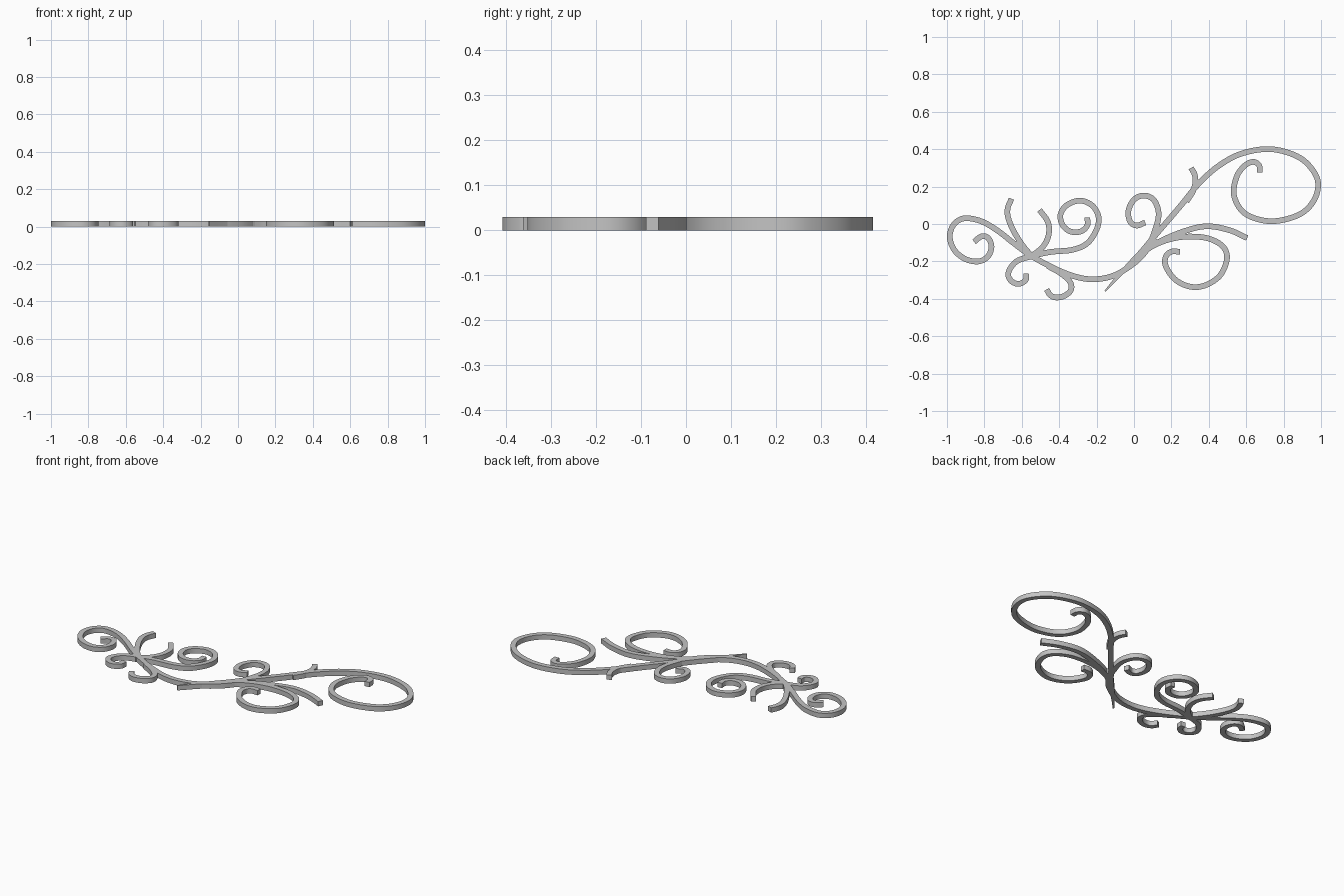
import bpy, bmesh, math
from mathutils import Vector

HEIGHT = 0.029
WIDTH = 0.030
STEPS = 10

iron = bpy.data.materials.new("plain grey")
iron.diffuse_color = (0.55, 0.55, 0.55, 1)


def smooth_path(points):
    """Interpolate a smooth centre line through the points."""
    p = [Vector(q) for q in points]
    p = [2 * p[0] - p[1]] + p + [2 * p[-1] - p[-2]]
    out = []
    for a, b, c, d in zip(p, p[1:], p[2:], p[3:]):
        for i in range(STEPS):
            t = i / STEPS
            out.append(0.5 * (2 * b + (c - a) * t + (2 * a - 5 * b + 4 * c - d) * t ** 2
                              + (3 * b - a - 3 * c + d) * t ** 3))
    return out + [p[-2]]


def scroll(name, points, start=WIDTH, taper=0.2):
    """Flat bar of rectangular section swept along a path, widening from its start."""
    path = smooth_path(points)
    bm = bmesh.new()
    rings, run = [], 0.0
    for i, q in enumerate(path):
        before, after = path[max(i - 1, 0)], path[min(i + 1, len(path) - 1)]
        run += (q - before).length
        tangent = (after - before).normalized()
        side = Vector((-tangent.y, tangent.x))
        half = 0.5 * (start + (WIDTH - start) * min(run / taper, 1))
        l, r = q + side * half, q - side * half
        rings.append([bm.verts.new((v.x, v.y, z)) for v, z in
                      ((l, 0), (r, 0), (r, HEIGHT), (l, HEIGHT))])
    for a, b in zip(rings, rings[1:]):
        for k in range(4):
            n = (k + 1) % 4
            bm.faces.new((a[k], a[n], b[n], b[k]))
    bm.faces.new(rings[0])
    bm.faces.new(rings[-1])
    bmesh.ops.recalc_face_normals(bm, faces=bm.faces)
    mesh = bpy.data.meshes.new(name)
    bm.to_mesh(mesh)
    bm.free()
    mesh.materials.append(iron)
    ob = bpy.data.objects.new(name, mesh)
    bpy.context.collection.objects.link(ob)
    ob.select_set(True)
    bpy.context.view_layer.objects.active = ob


# Right half: long stem with its big loop, and the branches off it
scroll("right_stem_loop", [
    (-0.155, -0.36), (-0.08, -0.275), (0.03, -0.16), (0.11, -0.065), (0.243, 0.09),
    (0.35, 0.22), (0.457, 0.314), (0.58, 0.378), (0.735, 0.4), (0.885, 0.355),
    (0.97, 0.265), (0.982, 0.18), (0.94, 0.095), (0.86, 0.04), (0.725, 0.015),
    (0.595, 0.055), (0.535, 0.15), (0.548, 0.25), (0.59, 0.31), (0.635, 0.332),
    (0.668, 0.315), (0.672, 0.275)], start=0.008)
scroll("right_twig", [(0.28, 0.12), (0.315, 0.175), (0.328, 0.225), (0.324, 0.265), (0.305, 0.3)])
scroll("right_upper_curl", [
    (0.08, -0.12), (0.11, -0.04), (0.13, 0.03), (0.127, 0.085), (0.1, 0.135), (0.05, 0.152),
    (0, 0.13), (-0.03, 0.07), (-0.02, 0.012), (0.015, -0.008), (0.06, 0.008)])
scroll("right_leaf", [
    (0.04, -0.16), (0.13, -0.097), (0.27, -0.038), (0.39, -0.012), (0.51, -0.033), (0.605, -0.075)])
scroll("right_lower_loop", [
    (0.06, -0.14), (0.13, -0.103), (0.21, -0.077), (0.3, -0.067), (0.4, -0.078), (0.475, -0.12),
    (0.497, -0.185), (0.46, -0.275), (0.38, -0.328), (0.3, -0.335), (0.22, -0.297),
    (0.17, -0.225), (0.17, -0.175), (0.2, -0.148), (0.245, -0.148)])

# Left half: swept stem with its end loop, and the branches off it
scroll("left_stem_loop", [
    (0.11, -0.075), (0.06, -0.15), (0, -0.21), (-0.1, -0.272), (-0.2, -0.295), (-0.3, -0.285),
    (-0.42, -0.24), (-0.55, -0.17), (-0.64, -0.105), (-0.73, -0.035), (-0.82, 0.016),
    (-0.91, 0.03), (-0.965, -0.005), (-0.985, -0.07), (-0.96, -0.14), (-0.9, -0.188),
    (-0.83, -0.2), (-0.78, -0.172), (-0.762, -0.12), (-0.78, -0.075), (-0.815, -0.066),
    (-0.855, -0.095)])
scroll("left_outer_leaf", [
    (-0.54, -0.18), (-0.595, -0.115), (-0.645, -0.035), (-0.673, 0.035), (-0.675, 0.085),
    (-0.655, 0.135)])
scroll("left_inner_leaf", [
    (-0.56, -0.18), (-0.49, -0.125), (-0.457, -0.06), (-0.46, 0.01), (-0.505, 0.075)])
scroll("left_upper_curl", [
    (-0.56, -0.175), (-0.45, -0.15), (-0.33, -0.138), (-0.25, -0.103), (-0.2, -0.03),
    (-0.19, 0.04), (-0.225, 0.1), (-0.29, 0.125), (-0.36, 0.1), (-0.393, 0.05),
    (-0.382, -0.005), (-0.34, -0.04), (-0.285, -0.04), (-0.25, -0.008), (-0.25, 0.035)])
scroll("left_lower_curl", [
    (-0.54, -0.17), (-0.62, -0.195), (-0.66, -0.235), (-0.672, -0.275), (-0.652, -0.308),
    (-0.615, -0.32), (-0.58, -0.3), (-0.575, -0.265)])
scroll("left_bottom_curl", [
    (-0.46, -0.225), (-0.39, -0.265), (-0.342, -0.31), (-0.337, -0.352), (-0.37, -0.383),
    (-0.415, -0.393), (-0.448, -0.38), (-0.467, -0.35)])

bpy.ops.object.shade_smooth_by_angle(angle=math.radians(35))
